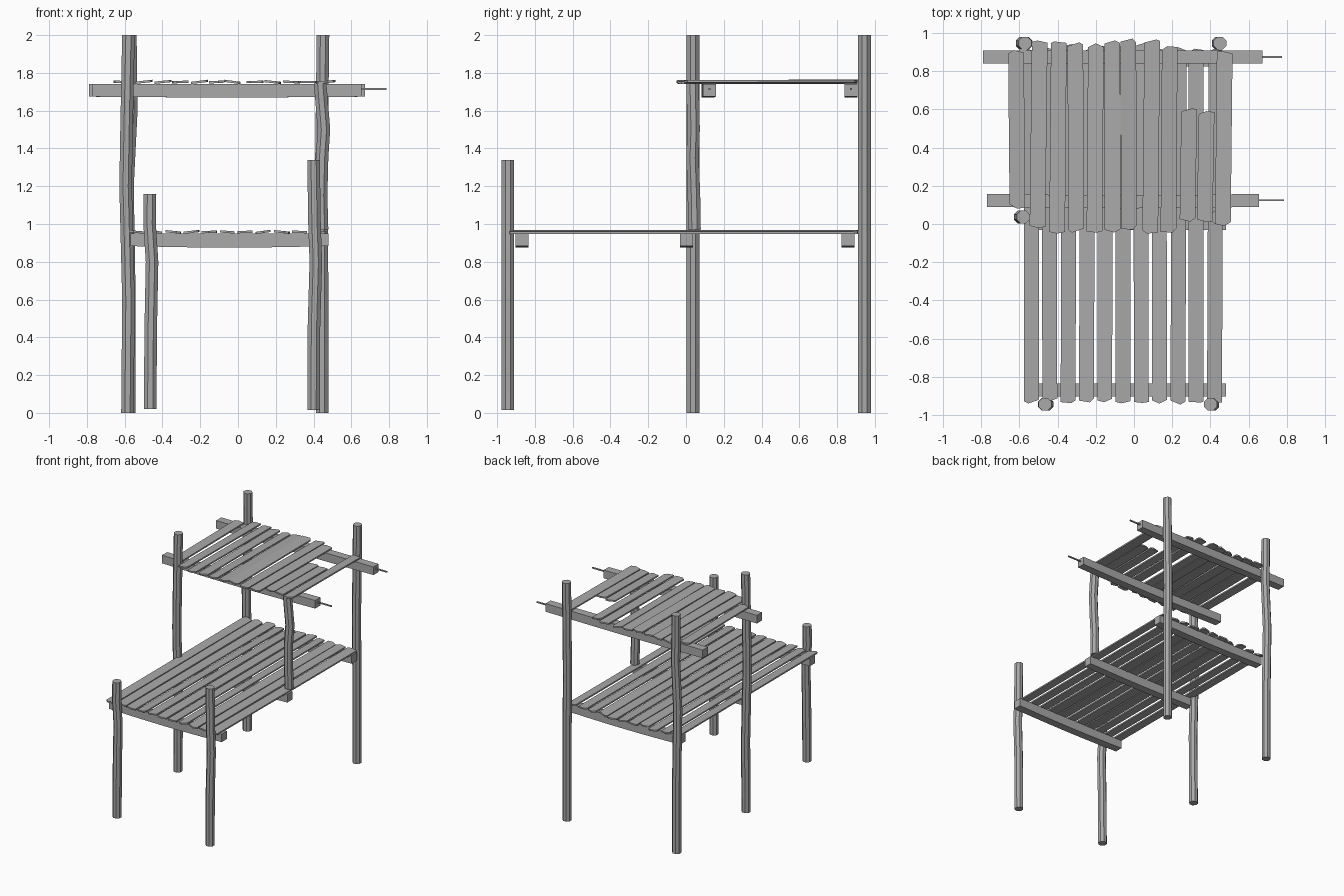
import bpy, bmesh, math, random
from mathutils import Vector

random.seed(4)
if "Cube" in bpy.data.objects:
    bpy.data.objects.remove(bpy.data.objects["Cube"])

wood = bpy.data.materials.new("grey wood")
wood.use_nodes = True
GREY = (0.4, 0.4, 0.4, 1)
wood.diffuse_color = GREY
wood.node_tree.nodes["Principled BSDF"].inputs["Base Color"].default_value = GREY


def finish(name, bm):
    bmesh.ops.recalc_face_normals(bm, faces=bm.faces)
    mesh = bpy.data.meshes.new(name)
    bm.to_mesh(mesh)
    bm.free()
    mesh.materials.append(wood)
    ob = bpy.data.objects.new(name, mesh)
    bpy.context.collection.objects.link(ob)
    return ob


def loft(name, rings):
    """Skin a list of closed rings and cap both ends."""
    bm = bmesh.new()
    rows = [[bm.verts.new(p) for p in ring] for ring in rings]
    n = len(rows[0])
    for a, b in zip(rows, rows[1:]):
        for i in range(n):
            j = (i + 1) % n
            bm.faces.new((a[i], a[j], b[j], b[i]))
    bm.faces.new(rows[0])
    bm.faces.new(rows[-1])
    return finish(name, bm)


def post(name, path, r=0.036, sides=8):
    """Crooked log following (x, y, z) points."""
    rings = []
    for x, y, z in path:
        rings.append([(x + r * math.cos(math.tau * (i + .5) / sides),
                       y + r * math.sin(math.tau * (i + .5) / sides), z)
                      for i in range(sides)])
    ob = loft(name, rings)
    for p in ob.data.polygons:
        p.use_smooth = len(p.vertices) == 4
    ob.data.set_sharp_from_angle(angle=math.radians(30))


def beam(name, x0, x1, y, z, half=0.034, sag=0.0, sway=0.0):
    """Square timber along x, bowed down and sideways in the middle."""
    rings = []
    for i in range(7):
        t = i / 6
        bow = math.sin(math.pi * t)
        c = Vector((x0 + (x1 - x0) * t, y + sway * bow, z))
        h = half
        rings.append([c + Vector((0, -h, -h - sag * bow)), c + Vector((0, h, -h - sag * bow)),
                      c + Vector((0, h, h)), c + Vector((0, -h, h))])
    loft(name, rings)


def plank(name, x, y0, y1, z, width, lean=0.0, thick=0.012):
    """Thin board along y with roughly sawn, chipped ends."""
    w = width / 2
    tip0, tip1 = random.uniform(-.6, .6) * w, random.uniform(-.6, .6) * w
    cut = [random.uniform(.004, .022) for _ in range(4)]
    roll = random.uniform(-.006, .006)
    mid = (y0 + y1) / 2
    outline = [(x - w, y0 + cut[0]), (x + tip0, y0), (x + w, y0 + cut[1]),
               (x + w + lean / 2, mid),
               (x + w + lean, y1 - cut[2]), (x + tip1 + lean, y1), (x - w + lean, y1 - cut[3]),
               (x - w + lean / 2, mid)]
    rings = [[(px, py, z + dz + roll * (px - x) / w) for px, py in outline]
             for dz in (-thick / 2, thick / 2)]
    loft(name, rings)


# Posts
post("back_right_post", [(-.575, .945, 0), (-.575, .945, .6), (-.585, .945, 1.2), (-.565, .945, 1.6), (-.57, .945, 2)])
post("back_left_post", [(.445, .945, 0), (.445, .945, .7), (.44, .945, 1.2), (.445, .945, 1.6), (.45, .945, 2)])
post("middle_right_post", [(-.585, .037, 0), (-.58, .037, .6), (-.595, .037, 1.2), (-.59, .037, 1.5), (-.58, .037, 2)])
post("middle_left_short_post", [(.445, .045, .97), (.44, .042, 1.15), (.445, .035, 1.35), (.455, .04, 1.5), (.435, .035, 1.745)])
post("front_right_post", [(-.465, -.943, .02), (-.462, -.943, .45), (-.455, -.943, .8), (-.468, -.943, 1), (-.466, -.943, 1.16)])
post("front_left_post", [(.4, -.943, .015), (.402, -.943, .45), (.412, -.943, .8), (.405, -.943, 1), (.4, -.943, 1.34)])

# Lower deck beams
for label, y in (("front", -.868), ("middle", .003), ("back", .858)):
    beam(f"lower_{label}_beam", -.57, .48, y, .917, sag=.008)

# Upper deck beams with thin rods at their left ends
for label, x0, x1, tip, y, sway in (("front", -.77, .655, .785, .124, -.008), ("back", -.79, .672, .775, .873, 0)):
    beam(f"upper_{label}_beam", x0, x1, y, 1.708, sag=.004, sway=sway)
    beam(f"upper_{label}_rod", x1 - .02, tip, y, 1.715, half=.005)

# Lower deck planks
for i in range(11):
    plank(f"lower_plank_{i + 1}", -.536 + i * .0957, random.uniform(-.945, -.92),
          random.uniform(.91, .96), .958, .078, random.uniform(-.006, .008))

# Upper deck planks: x, front end, back end
upper = [(-.61, .08, .91), (-.505, -.02, .96), (-.402, -.05, .955), (-.302, -.045, .95),
         (-.207, -.045, .945), (-.112, -.045, .96), (-.027, -.03, .97), (.085, -.05, .965),
         (.18, -.045, .93), (.28, .012, .605), (.37, .01, .59), (.465, -.01, .905)]
for i, (x, y0, y1) in enumerate(upper):
    plank(f"upper_plank_{i + 1}", x, y0, y1, 1.752, .082, random.uniform(-.008, .012))
